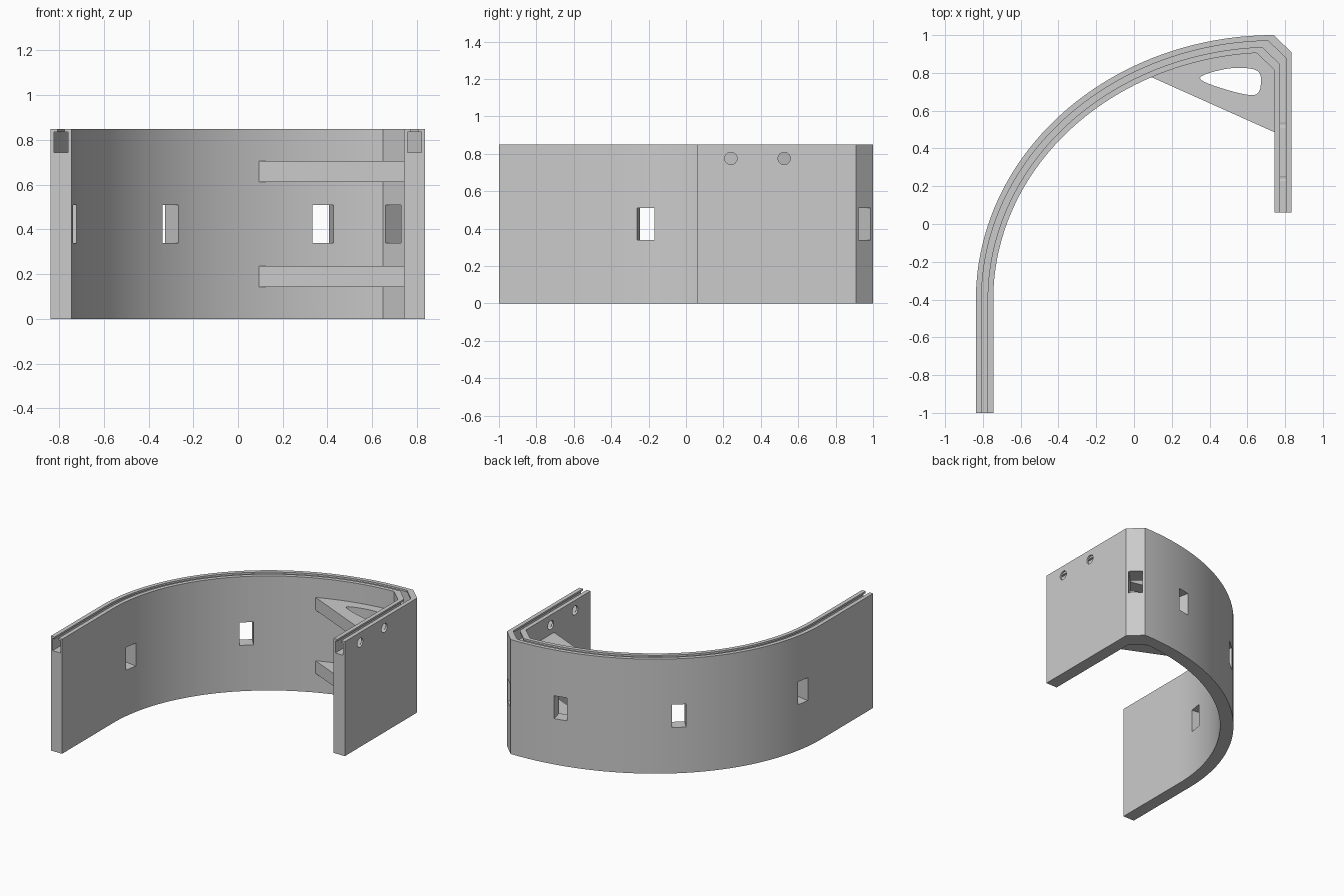
import bpy, bmesh, math
from mathutils import Matrix, Vector

if "Cube" in bpy.data.objects:
    bpy.data.objects.remove(bpy.data.objects["Cube"])

H, T, END = 0.85, 0.092, 0.835      # wall height, wall thickness, outer half width
CX, CY, RX, RY = 0.74, -0.4, 1.577, 1.4   # elliptical bend

grey = bpy.data.materials.new("light_grey_plastic")
grey.use_nodes = True
grey.diffuse_color = (0.6, 0.6, 0.6, 1)
grey.node_tree.nodes["Principled BSDF"].inputs["Base Color"].default_value = (0.6, 0.6, 0.6, 1)


def make_object(name, bm):
    bmesh.ops.recalc_face_normals(bm, faces=bm.faces)
    mesh = bpy.data.meshes.new(name)
    bm.to_mesh(mesh)
    bm.free()
    mesh.materials.append(grey)
    obj = bpy.data.objects.new(name, mesh)
    bpy.context.collection.objects.link(obj)
    return obj


def path(d, steps=56):
    """Plan outline of the wall, offset inward by d."""
    a, b = RX - d, RY - d
    last = math.acos(-d / a)
    pts = [(-RX + CX + d, -1)]
    for i in range(steps + 1):
        t = math.pi + (last - math.pi) * i / steps
        pts.append((CX + a * math.cos(t), CY + b * math.sin(t)))
    return pts + [(END - d, 0.908 - d), (END - d, 0.06)]


def prism(name, outline, z0, z1):
    bm = bmesh.new()
    face = bm.faces.new([bm.verts.new((x, y, z0)) for x, y in outline])
    geom = bmesh.ops.extrude_face_region(bm, geom=[face])["geom"]
    top = [v for v in geom if isinstance(v, bmesh.types.BMVert)]
    bmesh.ops.translate(bm, verts=top, vec=(0, 0, z1 - z0))
    return make_object(name, bm)


def cut(target, cutter):
    mod = target.modifiers.new(cutter.name, 'BOOLEAN')
    mod.operation, mod.solver, mod.object = 'DIFFERENCE', 'EXACT', cutter
    cutter.hide_render = True
    cutter.hide_viewport = True


def finish(obj, cutters):
    """Apply the cuts, remove the cutters and smooth the curved faces."""
    bpy.context.view_layer.update()
    graph = bpy.context.evaluated_depsgraph_get()
    obj_mesh = bpy.data.meshes.new_from_object(obj.evaluated_get(graph))
    obj.modifiers.clear()
    obj.data = obj_mesh
    for c in cutters:
        bpy.data.objects.remove(c)
    bpy.ops.object.select_all(action='DESELECT')
    obj.select_set(True)
    bpy.context.view_layer.objects.active = obj
    bpy.ops.object.shade_smooth_by_angle(angle=math.radians(25))


# Wall: section with a lipped channel along the top, swept along the plan path
c, slot, chan, lip, floor = T / 2, 0.016, 0.032, H - 0.014, 0.745
section = [(0, 0), (T, 0), (T, H), (c + slot, H), (c + slot, lip), (c + chan, lip),
           (c + chan, floor), (c - chan, floor), (c - chan, lip), (c - slot, lip),
           (c - slot, H), (0, H)]
bm = bmesh.new()
rails = [[bm.verts.new((x, y, z)) for x, y in path(d)] for d, z in section]
for i, rail in enumerate(rails):
    nxt = rails[(i + 1) % len(rails)]
    for j in range(len(rail) - 1):
        bm.faces.new((rail[j], rail[j + 1], nxt[j + 1], nxt[j]))
for end in (0, -1):
    bm.faces.new([r[end] for r in rails])
wall = make_object("curved_wall", bm)

# Windows: rectangular openings square to the wall
cutters = []


def window(x, y, angle):
    bm = bmesh.new()
    m = (Matrix.Translation((x, y, 0.425)) @ Matrix.Rotation(angle, 4, 'Z')
         @ Matrix.Diagonal((0.3, 0.095, 0.17, 1)))
    bmesh.ops.create_cube(bm, size=1, matrix=m)
    cutters.append(make_object("window_cutter", bm))


for t in (math.radians(171.8), math.radians(134.5), math.radians(104)):
    a, b = RX - c, RY - c
    window(CX + a * math.cos(t), CY + b * math.sin(t),
           math.atan2(math.sin(t) / b, math.cos(t) / a))
window(0.742, 0.909, math.pi / 4)

# Bolt holes through the short arm
for y in (0.24, 0.525):
    bm = bmesh.new()
    m = Matrix.Translation((END - c, y, 0.775)) @ Matrix.Rotation(math.pi / 2, 4, 'Y')
    bmesh.ops.create_cone(bm, cap_ends=True, segments=32, radius1=0.033,
                          radius2=0.033, depth=0.3, matrix=m)
    cutters.append(make_object("bolt_cutter", bm))
for cutter in cutters:
    cut(wall, cutter)
finish(wall, cutters)

# Corner braces: gusset plates with a teardrop opening
mid = path(T - 0.01)
rim = [p for p in mid if 0.07 < p[0] < 0.66]
gusset = [(0.08, 0.783)] + rim + [mid[-2], (0.75, mid[-2][1]), (0.75, 0.483)]
drop = [Vector(p) for p in ((0.35, 0.775), (0.5, 0.823), (0.645, 0.815),
                            (0.672, 0.75), (0.635, 0.683), (0.46, 0.72))]
smooth_drop = []
for i in range(len(drop)):
    p0, p1, p2, p3 = (drop[(i + k) % len(drop)] for k in (-1, 0, 1, 2))
    for s in range(8):
        u = s / 8
        smooth_drop.append(0.5 * (2 * p1 + (p2 - p0) * u + (2 * p0 - 5 * p1 + 4 * p2 - p3) * u**2
                                  + (3 * p1 - p0 - 3 * p2 + p3) * u**3))
for name, z in (("lower_brace", 0.142), ("upper_brace", 0.612)):
    brace = prism(name, gusset, z, z + 0.094)
    hole = prism("teardrop_cutter", smooth_drop, z - 0.05, z + 0.15)
    cut(brace, hole)
    finish(brace, [hole])
